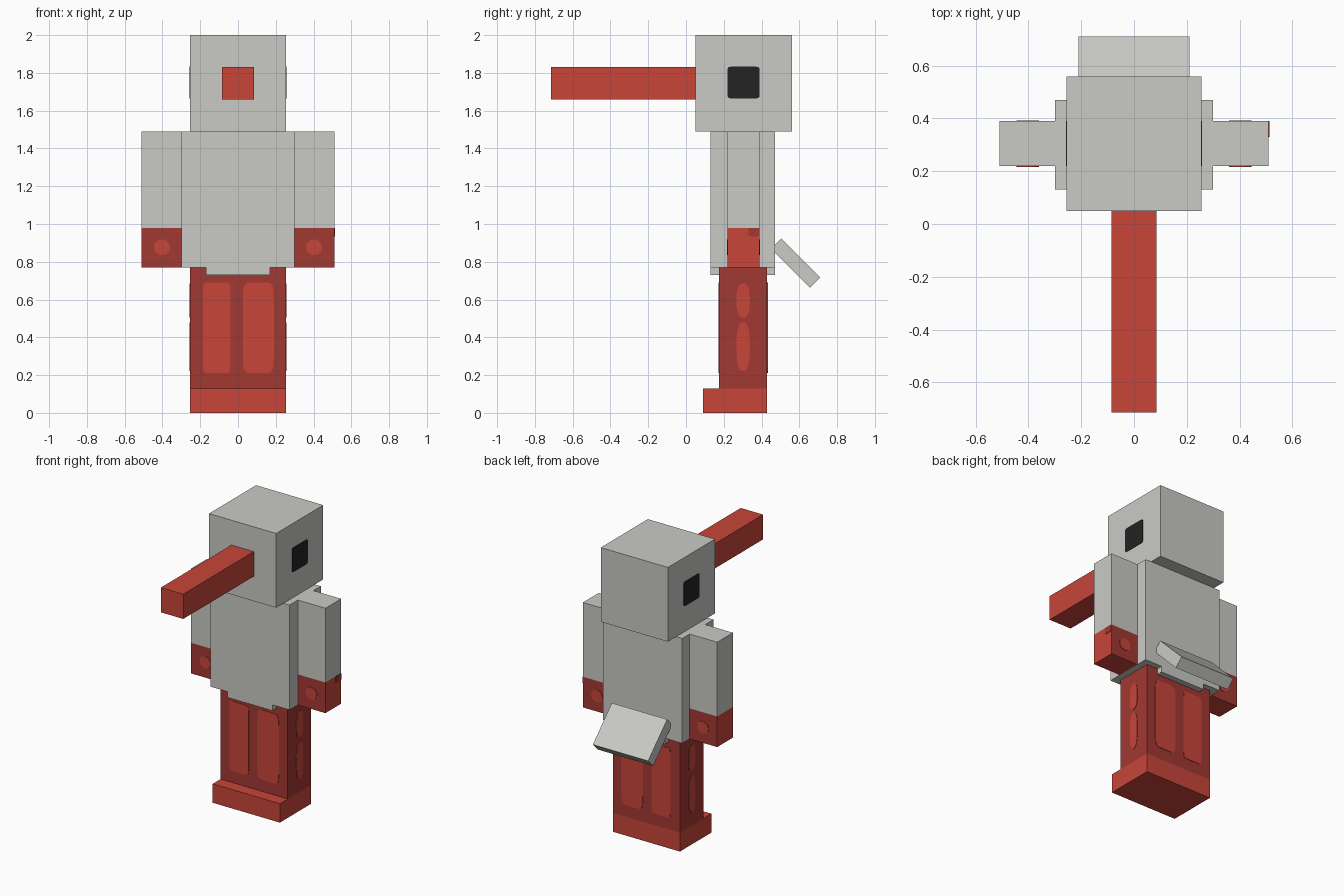
import bpy
import math
from mathutils import Vector

cube = bpy.data.objects.get("Cube")
if cube:
    bpy.data.objects.remove(cube, do_unlink=True)


def material(name, rgb):
    m = bpy.data.materials.new(name)
    m.use_nodes = True
    m.diffuse_color = (*rgb, 1)
    m.node_tree.nodes["Principled BSDF"].inputs["Base Color"].default_value = (*rgb, 1)
    return m


GREY = material("feather_grey", (0.59, 0.59, 0.56))
RED = material("light_red", (0.58, 0.06, 0.042))
DARK = material("dark_red", (0.36, 0.04, 0.032))
BLACK = material("eye_black", (0.017, 0.017, 0.017))


def add_mesh(name, verts, faces, mats):
    me = bpy.data.meshes.new(name)
    me.from_pydata(verts, [], faces)
    for m in mats:
        me.materials.append(m)
    me.update()
    ob = bpy.data.objects.new(name, me)
    bpy.context.scene.collection.objects.link(ob)
    return ob


def box(name, xs, ys, zs, *mats):
    """Box between low and high limits, with its origin at the centre."""
    lims = (xs, ys, zs)
    mid = Vector([(a + b) / 2 for a, b in lims])
    verts = [Vector((x, y, z)) - mid for x in xs for y in ys for z in zs]
    faces = [(0, 1, 3, 2), (4, 6, 7, 5), (0, 4, 5, 1),
             (2, 3, 7, 6), (0, 2, 6, 4), (1, 5, 7, 3)]
    ob = add_mesh(name, verts, faces, mats)
    ob.location = mid
    return ob


def patch(name, axis, side, at, u, z, mat, power=2.0, n=24):
    """Thin rounded plate on a face along axis x or y; u and z are its limits."""
    uc, ur = sum(u) / 2, (u[1] - u[0]) / 2
    zc, zr = sum(z) / 2, (z[1] - z[0]) / 2
    verts = []
    for depth in (-0.002, 0.003):
        for i in range(n):
            t = math.tau * (i + 0.5) / n
            c, s = math.cos(t), math.sin(t)
            pu = uc + ur * math.copysign(abs(c) ** (2 / power), c)
            pz = zc + zr * math.copysign(abs(s) ** (2 / power), s)
            d = at + side * depth
            verts.append((d, pu, pz) if axis == "x" else (pu, d, pz))
    faces = [tuple(range(n))[::-1], tuple(range(n, 2 * n))]
    faces += [(i, (i + 1) % n, n + (i + 1) % n, n + i) for i in range(n)]
    # Keep normals pointing outward for either orientation
    if (axis == "x") != (side > 0):
        faces = [f[::-1] for f in faces]
    return add_mesh(name, verts, faces, [mat])


# Head and beak
box("head", (-0.255, 0.255), (0.05, 0.56), (1.49, 2.0), GREY)
box("beak", (-0.085, 0.085), (-0.715, 0.05), (1.66, 1.83), RED)

# Body with a lower flap
box("body", (-0.3, 0.3), (0.13, 0.47), (0.77, 1.49), GREY)
box("body_flap", (-0.17, 0.17), (0.13, 0.47), (0.73, 0.77), GREY)

# Tail sloping down behind the body
tail = box("tail", (-0.21, 0.21), (0.434, 0.726), (0.754, 0.832), GREY)
tail.rotation_euler.x = -math.radians(45)

# Legs and foot
box("legs", (-0.255, 0.255), (0.175, 0.43), (0.13, 0.77), DARK)
box("foot", (-0.255, 0.255), (0.09, 0.43), (0.0, 0.13), RED)

# Lighter leg panels on the front and back
for face, side, at in (("front", -1, 0.175), ("back", 1, 0.43)):
    patch(f"right_leg_panel_{face}", "y", side, at, (-0.185, -0.04), (0.21, 0.69), RED, 14)
    patch(f"left_leg_panel_{face}", "y", side, at, (0.025, 0.19), (0.21, 0.69), RED, 8)

for label, s in (("left", 1), ("right", -1)):
    # Eye
    patch(f"{label}_eye", "x", s, s * 0.255, (0.22, 0.39), (1.665, 1.833), BLACK, 14)
    # Arm and hand
    xs = sorted((s * 0.3, s * 0.51))
    box(f"{label}_arm", xs, (0.22, 0.39), (0.98, 1.49), GREY)
    hand = box(f"{label}_hand", xs, (0.22, 0.39), (0.77, 0.98), RED, DARK)
    for p in hand.data.polygons:
        p.material_index = int(abs(p.normal.y) > 0.5)
    for face, side, at in (("front", -1, 0.22), ("back", 1, 0.39)):
        spot = sorted((s * 0.36, s * 0.445))
        patch(f"{label}_hand_spot_{face}", "y", side, at, spot, (0.835, 0.918), RED)
    # Leg side marks
    for part, z in (("upper", (0.505, 0.685)), ("lower", (0.22, 0.48))):
        patch(f"{label}_leg_mark_{part}", "x", s, s * 0.255, (0.267, 0.338), z, RED, 2.6)

# Dark corner on the left hand
patch("left_hand_corner", "x", 1, 0.51, (0.33, 0.39), (0.935, 0.98), DARK, 8)
